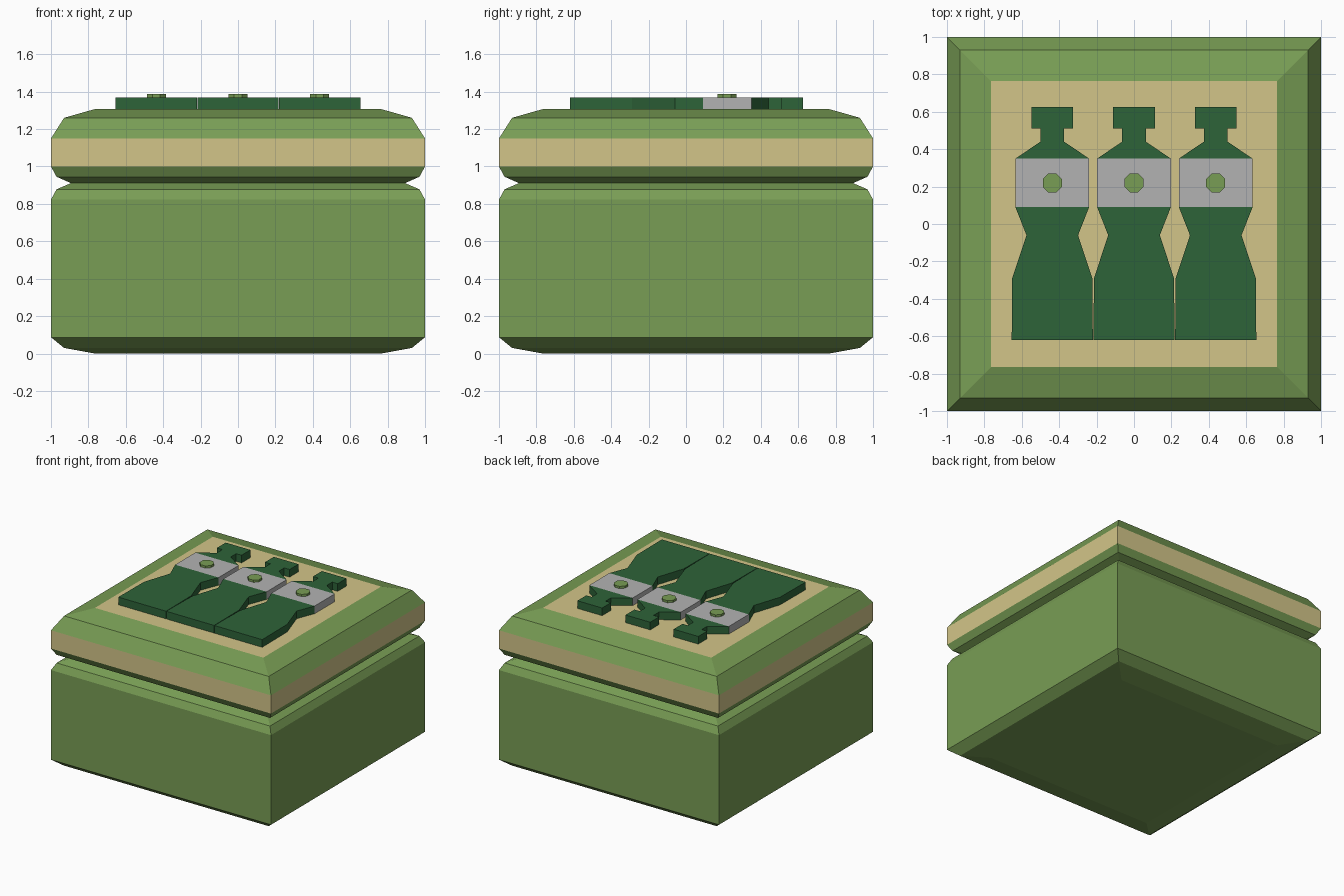
import bpy
import bmesh
from math import pi
from mathutils import Matrix

if "Cube" in bpy.data.objects:
    bpy.data.objects.remove(bpy.data.objects["Cube"])


def material(name, rgb):
    m = bpy.data.materials.new(name)
    m.diffuse_color = (*rgb, 1)
    m.use_nodes = True
    m.node_tree.nodes["Principled BSDF"].inputs["Base Color"].default_value = m.diffuse_color
    return m


GREEN = material("crate_green", (0.19, 0.34, 0.09))
BEIGE = material("beige", (0.65, 0.56, 0.25))
GLASS = material("bottle_green", (0.027, 0.125, 0.04))
GREY = material("label_grey", (0.45, 0.45, 0.45))


def finish(bm, name, mats):
    mesh = bpy.data.meshes.new(name)
    bm.to_mesh(mesh)
    bm.free()
    obj = bpy.data.objects.new(name, mesh)
    bpy.context.collection.objects.link(obj)
    for m in mats:
        mesh.materials.append(m)
    return obj


def square_shell(name, profile, beige_bands=(), bottom=False, top=False):
    """Stack of square rings given as (half width, z), open at the hidden seam."""
    bm = bmesh.new()
    rings = [[bm.verts.new((sx * w, sy * w, z))
              for sx, sy in ((-1, -1), (1, -1), (1, 1), (-1, 1))]
             for w, z in profile]
    for band, (lo, hi) in enumerate(zip(rings, rings[1:])):
        for i in range(4):
            j = (i + 1) % 4
            f = bm.faces.new((lo[i], lo[j], hi[j], hi[i]))
            f.material_index = int(band in beige_bands)
    if bottom:
        bm.faces.new(rings[0][::-1])
    if top:
        bm.faces.new(rings[-1]).material_index = 1
    return finish(bm, name, (GREEN, BEIGE))


def flat_part(name, half, x, z0, z1, mat):
    """Symmetric outline of (half width, y) points, extruded upward."""
    bm = bmesh.new()
    outline = [(x + w, y) for w, y in half] + [(x - w, y) for w, y in reversed(half)]
    base = bm.faces.new([bm.verts.new((px, py, z0)) for px, py in outline])
    ext = bmesh.ops.extrude_face_region(bm, geom=[base], use_keep_orig=True)
    moved = [v for v in ext["geom"] if isinstance(v, bmesh.types.BMVert)]
    bmesh.ops.translate(bm, verts=moved, vec=(0, 0, z1 - z0))
    bmesh.ops.recalc_face_normals(bm, faces=bm.faces)
    return finish(bm, name, (mat,))


# Crate body and lid, meeting in the recessed groove
square_shell("crate_body",
             [(0.765, 0), (0.93, 0.03), (1, 0.087), (1, 0.823), (0.97, 0.878), (0.893, 0.911)],
             bottom=True)
square_shell("crate_lid",
             [(0.893, 0.911), (0.97, 0.945), (1, 1.0), (1, 1.15), (0.93, 1.26), (0.765, 1.307)],
             beige_bands=(2,), top=True)

# Three flat bottles lying on the lid
NECK = [(0.197, 0.35), (0.063, 0.44), (0.063, 0.51), (0.112, 0.51), (0.112, 0.625)]
LABEL = [(0.197, 0.09), (0.197, 0.35)]
BASE = [(0.217, -0.62), (0.214, -0.29), (0.138, -0.06), (0.197, 0.09)]
for side, x in (("left", -0.437), ("middle", 0), ("right", 0.437)):
    flat_part(f"bottle_neck_{side}", NECK, x, 1.30, 1.37, GLASS)
    flat_part(f"bottle_label_{side}", LABEL, x, 1.30, 1.37, GREY)
    flat_part(f"bottle_base_{side}", BASE, x, 1.30, 1.37, GLASS)
    # Round emblem on the label
    bm = bmesh.new()
    bmesh.ops.create_cone(bm, cap_ends=True, segments=8, radius1=0.055, radius2=0.055, depth=0.03,
                          matrix=Matrix.Translation((x, 0.22, 1.373)) @ Matrix.Rotation(pi / 8, 4, "Z"))
    finish(bm, f"label_dot_{side}", (GREEN,))
